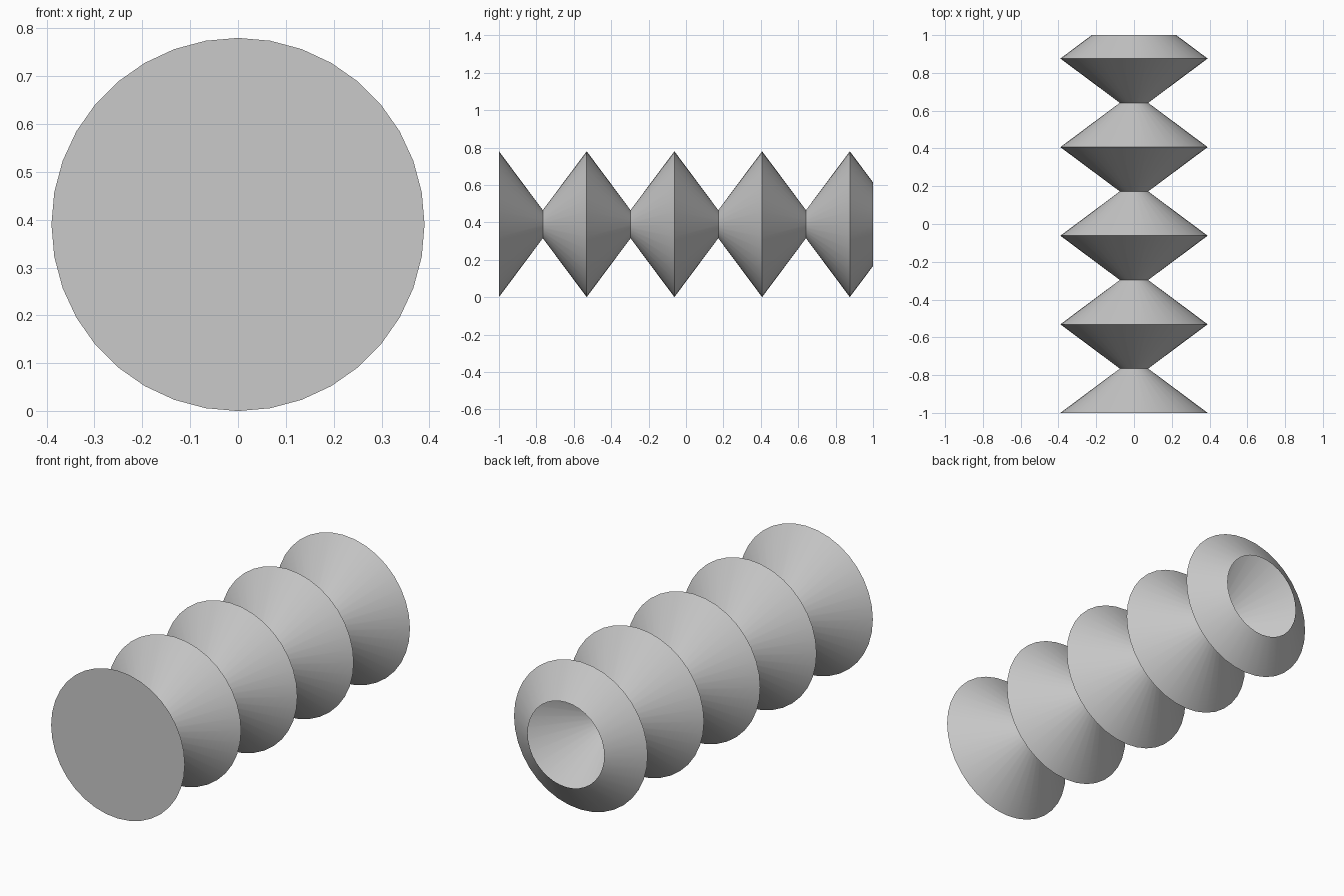
import bpy
import bmesh
import math

default_cube = bpy.data.objects.get("Cube")
if default_cube:
    bpy.data.objects.remove(default_cube, do_unlink=True)

SIDES = 36
RIDGE, NECK = 0.39, 0.075   # outer and inner radius of the folds
PITCH = 0.469               # distance between ridges
CENTRE_Z = 0.39

grey = bpy.data.materials.new("plain_grey")
grey.use_nodes = True
colour = (0.59, 0.59, 0.59, 1)
grey.diffuse_color = colour
grey.node_tree.nodes["Principled BSDF"].inputs["Base Color"].default_value = colour

# Zigzag profile: ridges and necks alternate from the front to the back
profile = [(-1 + i * PITCH / 2, NECK if i % 2 else RIDGE) for i in range(9)]
# The last fold is cut off before it reaches its neck
last_y = profile[-1][0]
slope = (RIDGE - NECK) / (PITCH / 2)
profile.append((1, RIDGE - (1 - last_y) * slope))


def ring(bm, y, radius):
    angles = [2 * math.pi * i / SIDES for i in range(SIDES)]
    return [bm.verts.new((radius * math.cos(a), y, CENTRE_Z + radius * math.sin(a)))
            for a in angles]


# Folded tube, closed by a flat disc in front and open at the back
bm = bmesh.new()
rings = [ring(bm, y, r) for y, r in profile]
for a, b in zip(rings, rings[1:]):
    for i in range(SIDES):
        j = (i + 1) % SIDES
        bm.faces.new((a[i], b[i], b[j], a[j]))
bm.faces.new(rings[0])
bmesh.ops.recalc_face_normals(bm, faces=bm.faces)
mesh = bpy.data.meshes.new("bellows")
bm.to_mesh(mesh)
bm.free()
mesh.materials.append(grey)

bellows = bpy.data.objects.new("bellows", mesh)
bpy.context.collection.objects.link(bellows)
bpy.ops.object.select_all(action="DESELECT")
bellows.select_set(True)
bpy.context.view_layer.objects.active = bellows
bpy.ops.object.shade_smooth_by_angle(angle=math.radians(30))
